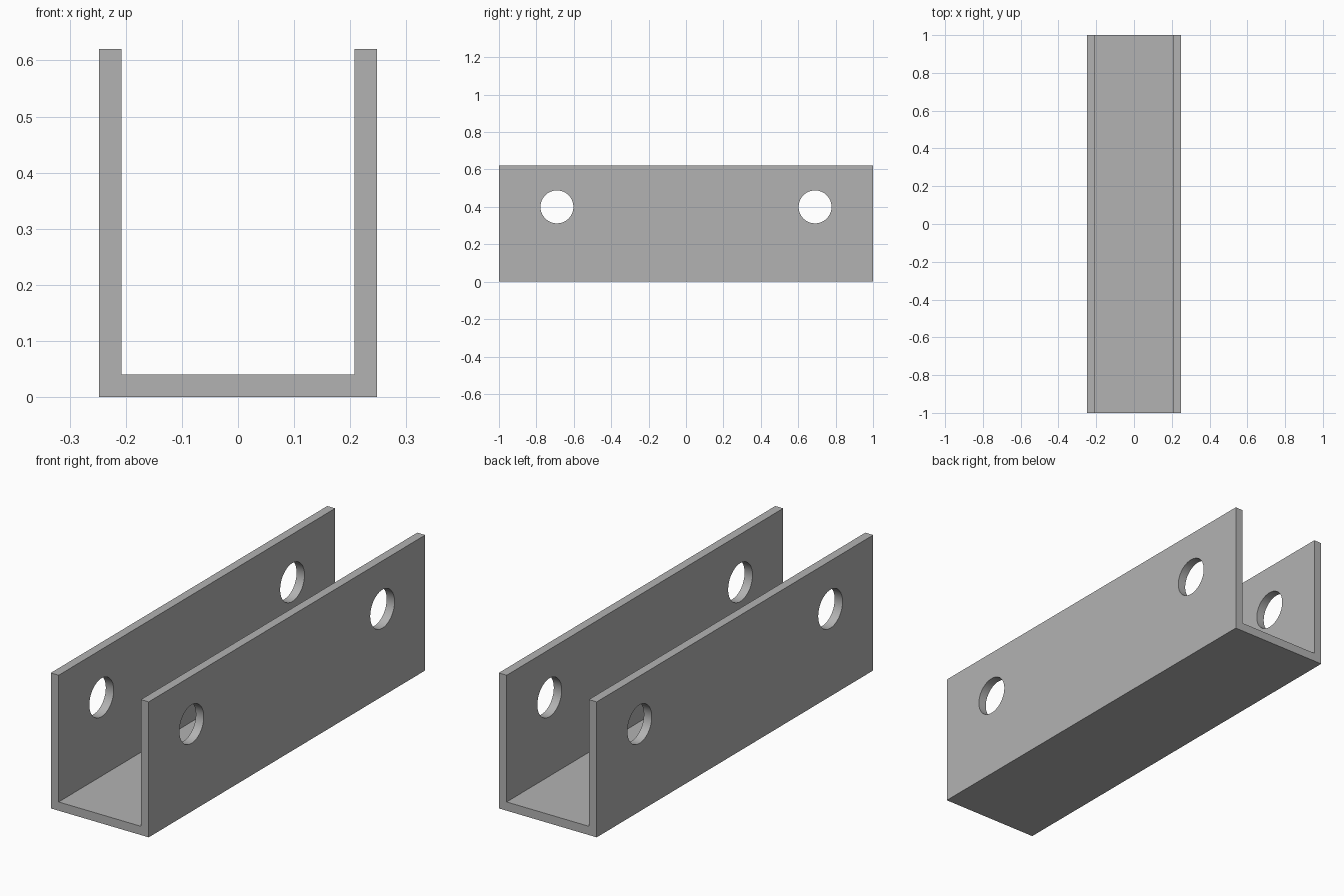
import bpy
import bmesh
import math
from mathutils import Matrix, Vector

if "Cube" in bpy.data.objects:
    bpy.data.objects.remove(bpy.data.objects["Cube"], do_unlink=True)

HALF_WIDTH, HEIGHT, LENGTH, WALL = 0.248, 0.62, 2.0, 0.04
HOLE_RADIUS, HOLE_Y, HOLE_Z = 0.088, 0.69, 0.4


def add_object(name, bm):
    bmesh.ops.recalc_face_normals(bm, faces=bm.faces)
    mesh = bpy.data.meshes.new(name)
    bm.to_mesh(mesh)
    bm.free()
    obj = bpy.data.objects.new(name, mesh)
    bpy.context.collection.objects.link(obj)
    return obj


# Plain grey metal
grey = bpy.data.materials.new("grey metal")
grey.use_nodes = True
colour = (0.45, 0.45, 0.45, 1)
grey.diffuse_color = colour
grey.node_tree.nodes["Principled BSDF"].inputs["Base Color"].default_value = colour

# U-shaped section extruded along the length
inner = HALF_WIDTH - WALL
right_half = [(-inner, WALL), (-inner, HEIGHT), (-HALF_WIDTH, HEIGHT), (-HALF_WIDTH, 0)]
profile = right_half + [(-x, z) for x, z in reversed(right_half)]
bm = bmesh.new()
section = bm.faces.new([bm.verts.new((x, -LENGTH / 2, z)) for x, z in profile])
extruded = bmesh.ops.extrude_face_region(bm, geom=[section])["geom"]
bmesh.ops.translate(bm, vec=Vector((0, LENGTH, 0)),
                    verts=[v for v in extruded if isinstance(v, bmesh.types.BMVert)])
channel = add_object("u_channel", bm)
channel.data.materials.append(grey)

# Bolt holes through both walls, near each end
bm = bmesh.new()
for side in (-1, 1):
    place = Matrix.Translation((0, side * HOLE_Y, HOLE_Z)) @ Matrix.Rotation(math.pi / 2, 4, "Y")
    bmesh.ops.create_cone(bm, cap_ends=True, segments=64, radius1=HOLE_RADIUS,
                          radius2=HOLE_RADIUS, depth=1, matrix=place)
cutter = add_object("hole_cutter", bm)
cutter.data.materials.append(grey)
cutter.hide_render = True

holes = channel.modifiers.new("bolt_holes", "BOOLEAN")
holes.operation = "DIFFERENCE"
holes.solver = "EXACT"
holes.object = cutter

bpy.ops.object.select_all(action="DESELECT")
bpy.context.view_layer.objects.active = channel
channel.select_set(True)
bpy.ops.object.modifier_apply(modifier=holes.name)
bpy.data.objects.remove(cutter, do_unlink=True)

# Round hole walls, crisp edges
bpy.ops.object.shade_smooth_by_angle(angle=math.radians(30))
